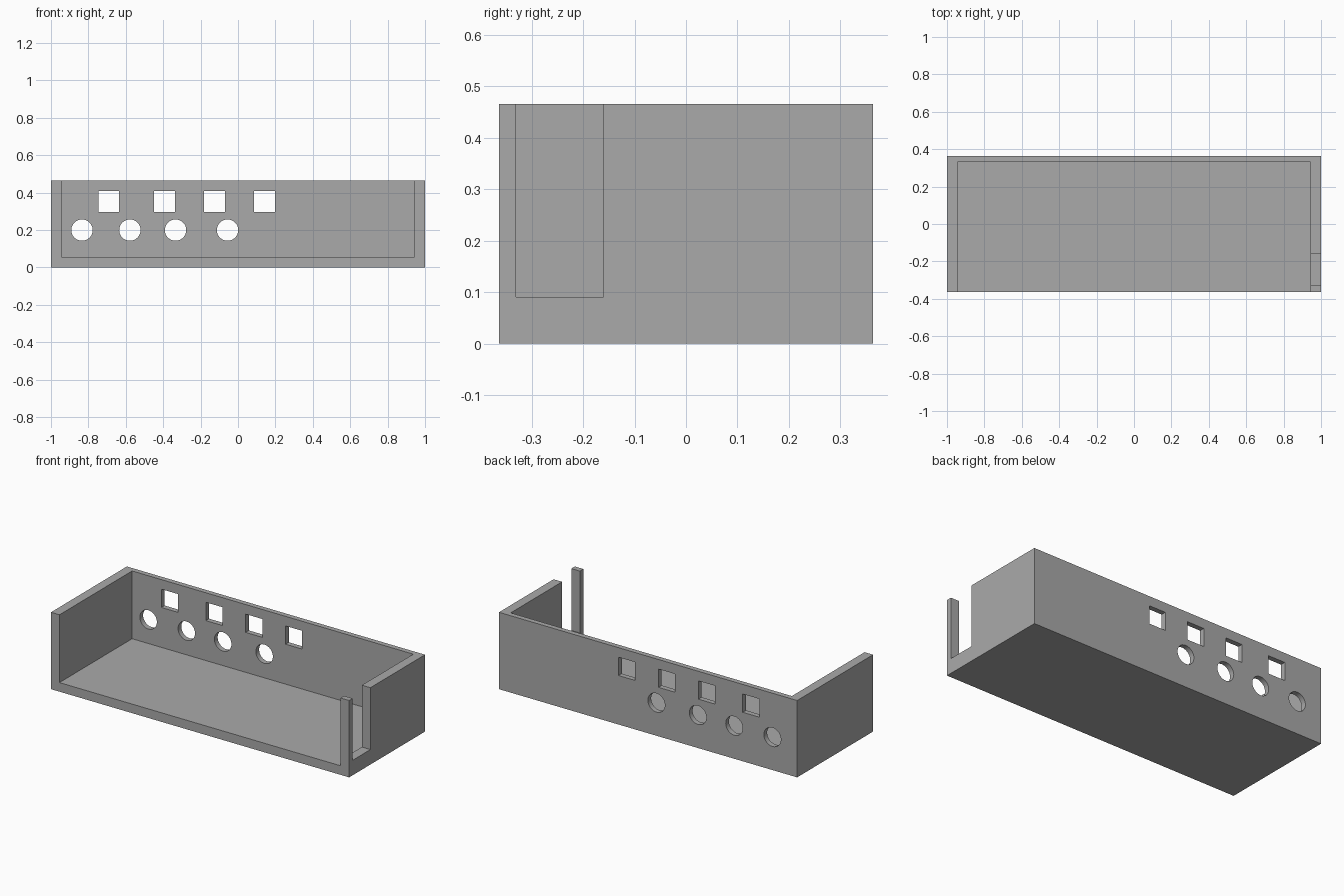
import bpy
from math import pi

cube = bpy.data.objects.get("Cube")
if cube:
    bpy.data.objects.remove(cube, do_unlink=True)

grey = bpy.data.materials.new("plain grey")
grey.use_nodes = True
grey.diffuse_color = (0.4, 0.4, 0.4, 1)
grey.node_tree.nodes["Principled BSDF"].inputs["Base Color"].default_value = (0.4, 0.4, 0.4, 1)

W, D, H = 1.0, 0.3635, 0.466      # half width, half depth, height
SIDE, BACK, FLOOR = 0.057, 0.031, 0.055


def box(name, x, y, z):
    """Box spanning the given (low, high) ranges."""
    bpy.ops.mesh.primitive_cube_add(size=1)
    ob = bpy.context.object
    ob.name = name
    ob.location = [(a + b) / 2 for a, b in (x, y, z)]
    ob.scale = [b - a for a, b in (x, y, z)]
    bpy.ops.object.transform_apply(location=True, rotation=False, scale=True)
    return ob


def cut(target, cutter):
    """Subtract the cutter from the target and discard it."""
    mod = target.modifiers.new("cut", 'BOOLEAN')
    mod.operation = 'DIFFERENCE'
    mod.solver = 'EXACT'
    mod.object = cutter
    bpy.context.view_layer.objects.active = target
    bpy.ops.object.modifier_apply(modifier=mod.name)
    bpy.data.objects.remove(cutter, do_unlink=True)


# Outer block, hollowed from the top and the front
tray = box("open_front_tray", (-W, W), (-D, D), (0, H))
tray.data.materials.append(grey)
cut(tray, box("cavity", (-W + SIDE, W - SIDE), (-1, D - BACK), (FLOOR, 1)))

# Tall slot in the left side wall, near the front
cut(tray, box("side_slot", (W - 2 * SIDE, W + SIDE), (-0.33, -0.16), (0.091, 1)))

# Square windows in the back wall
for x in (-0.691, -0.393, -0.126, 0.142):
    cut(tray, box("square_window", (x - 0.056, x + 0.056), (0.2, 0.5), (0.297, 0.408)))

# Round ports in the back wall
for x in (-0.834, -0.578, -0.334, -0.056):
    bpy.ops.mesh.primitive_cylinder_add(vertices=48, radius=0.057, depth=0.3,
                                        location=(x, 0.35, 0.2), rotation=(pi / 2, 0, 0))
    cut(tray, bpy.context.object)

# Smooth port walls, sharp edges elsewhere
bpy.ops.object.select_all(action='DESELECT')
tray.select_set(True)
bpy.context.view_layer.objects.active = tray
bpy.ops.object.shade_smooth_by_angle()
